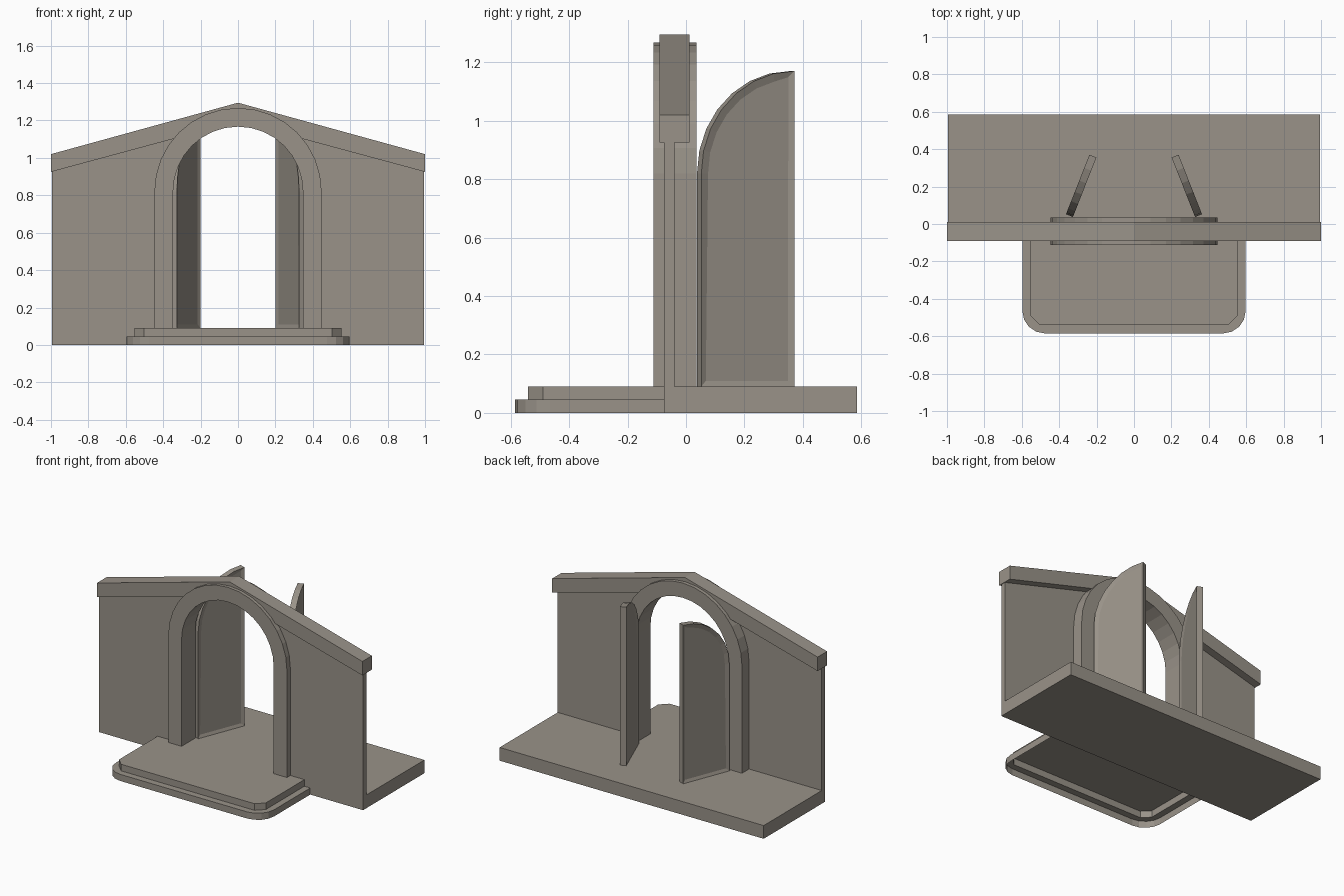
import bpy, bmesh, math
from mathutils import Matrix

if "Cube" in bpy.data.objects:
    bpy.data.objects.remove(bpy.data.objects["Cube"])

stone = bpy.data.materials.new("warm_grey_stone")
stone.diffuse_color = (0.32, 0.29, 0.25, 1)
stone.use_nodes = True
stone.node_tree.nodes["Principled BSDF"].inputs["Base Color"].default_value = stone.diffuse_color


def finish(name, bm):
    mesh = bpy.data.meshes.new(name)
    bm.to_mesh(mesh)
    bm.free()
    mesh.materials.append(stone)
    ob = bpy.data.objects.new(name, mesh)
    bpy.context.collection.objects.link(ob)
    return ob


def prism(profile, y0, y1):
    """Extrude an x-z profile from y0 to y1."""
    bm = bmesh.new()
    face = bm.faces.new([bm.verts.new((x, y0, z)) for x, z in profile])
    new = bmesh.ops.extrude_face_region(bm, geom=[face])["geom"]
    verts = [v for v in new if isinstance(v, bmesh.types.BMVert)]
    bmesh.ops.translate(bm, verts=verts, vec=(0, y1 - y0, 0))
    bmesh.ops.recalc_face_normals(bm, faces=bm.faces)
    return bm


SPRING, FLOOR = 0.82, 0.09


def arch_line(r, bottom, n=16):
    """Round-headed outline from right foot to left foot."""
    pts = [(r * math.cos(math.pi * i / n), SPRING + r * math.sin(math.pi * i / n))
           for i in range(n + 1)]
    return [(r, bottom)] + pts + [(-r, bottom)]


# Floor slab behind the wall
finish("floor_slab", prism([(-.995, 0), (.995, 0), (.995, FLOOR), (-.995, FLOOR)], -.075, .585))

# Gable wall with arched opening
finish("wall", prism([(.995, FLOOR), (.995, .97), (0, 1.24), (-.995, .97), (-.995, FLOOR)]
                     + arch_line(.40, FLOOR)[::-1], -.075, -.04))

# Sloping coping along the wall top
finish("coping", prism([(-1, .925), (0, 1.195), (1, .925), (1, 1.02), (0, 1.295), (-1, 1.02)],
                       -.09, .012))

# Arched door surround
finish("door_arch", prism(arch_line(.447, .075) + arch_line(.347, .075)[::-1], -.112, .036))


# Open-bottomed double step
def step_line(w, front, r, n):
    """U-shaped outline with rounded front corners, from back left to back right."""
    right = [(w - r + r * math.cos(a), front + r - r * math.sin(a))
             for a in (math.pi / 2 * (1 - i / n) for i in range(n + 1))]
    right.append((w, -.075))
    return [(-x, y) for x, y in right[::-1]] + right


bm = bmesh.new()
outer = step_line(.597, -.585, .12, 4)
inner = step_line(.553, -.54, .05, 1)


def loop(pts, z):
    return [bm.verts.new((x, y, z)) for x, y in pts]


def walls(low, high):
    for i in range(len(low) - 1):
        bm.faces.new((low[i], low[i + 1], high[i + 1], high[i]))


low, mid = loop(outer, 0), loop(outer, .045)
mid_in, top = loop(inner, .045), loop(inner, FLOOR)
walls(low, mid)
walls(mid_in, top)
bm.faces.new(mid + mid_in[::-1])
bm.faces.new(top)
finish("front_steps", bm)


# Pair of open door leaves with recessed panels on both sides
def door(name, side):
    w, n = .342, 7
    prof = [(0, FLOOR), (w, FLOOR)] + [
        (w - w * math.sin(a), SPRING + .35 * math.cos(a))
        for a in (math.pi / 2 * i / n for i in range(n + 1))]
    bm = prism(prof, -.02, .02)
    for f in [f for f in bm.faces if abs(f.normal.y) > .9]:
        bmesh.ops.inset_region(bm, faces=[f], thickness=.028, depth=0)
        bmesh.ops.translate(bm, verts=f.verts, vec=f.normal * -.008)
    bm.transform(Matrix.Translation((-.345, .045, 0)) @ Matrix.Rotation(math.radians(68.5), 4, 'Z'))
    if side > 0:
        bm.transform(Matrix.Scale(-1, 4, (1, 0, 0)))
        bmesh.ops.reverse_faces(bm, faces=bm.faces)
    finish(name, bm)


door("left_door", -1)
door("right_door", 1)
